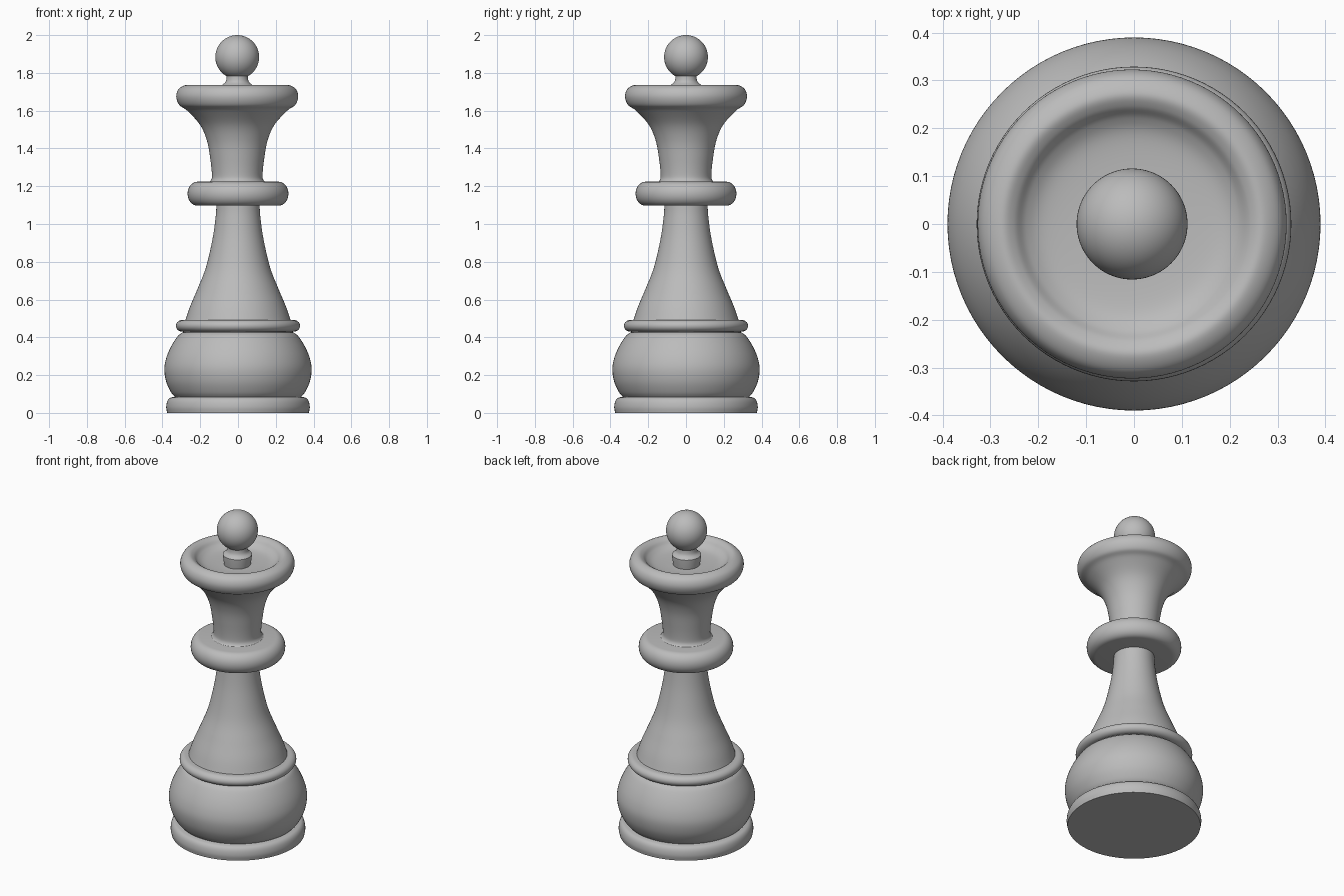
import bpy, bmesh, math
from mathutils import Vector

if "Cube" in bpy.data.objects:
    bpy.data.objects.remove(bpy.data.objects["Cube"], do_unlink=True)

GREY = (0.5, 0.5, 0.5, 1.0)
mat = bpy.data.materials.new("plain grey")
mat.use_nodes = True
mat.diffuse_color = GREY
mat.node_tree.nodes["Principled BSDF"].inputs["Base Color"].default_value = GREY


def smooth_path(points, steps=6):
    """Catmull-Rom curve through (radius, height) points."""
    p = [Vector(q) for q in points]
    p = [2 * p[0] - p[1]] + p + [2 * p[-1] - p[-2]]
    path = []
    for a, b, c, d in zip(p, p[1:], p[2:], p[3:]):
        for i in range(steps):
            t = i / steps
            path.append(0.5 * (2 * b + (c - a) * t + (2 * a - 5 * b + 4 * c - d) * t ** 2
                               + (3 * b - a - 3 * c + d) * t ** 3))
    return path + [p[-2]]


def rounded_edge(radius, low, high, depth, steps=14):
    """Bulging half-ellipse from the low height to the high height."""
    mid, half = (low + high) / 2, (high - low) / 2
    angles = [math.pi * (i / steps - 0.5) for i in range(steps + 1)]
    return [Vector((radius - depth + depth * math.cos(a), mid + half * math.sin(a))) for a in angles]


def lathe(name, path, shift=0.0, segments=96):
    """Turn a bottom-to-top profile round the z axis, closing it at the axis."""
    path = [Vector((0, path[0][1]))] + list(path) + [Vector((0, path[-1][1]))]
    bm = bmesh.new()
    verts = [bm.verts.new((r, 0, z)) for r, z in path]
    edges = [bm.edges.new(pair) for pair in zip(verts, verts[1:])]
    bmesh.ops.spin(bm, geom=verts + edges, axis=(0, 0, 1), cent=(0, 0, 0),
                   angle=math.tau, steps=segments)
    bmesh.ops.remove_doubles(bm, verts=bm.verts, dist=0.0002)
    bmesh.ops.recalc_face_normals(bm, faces=bm.faces)
    mesh = bpy.data.meshes.new(name)
    bm.to_mesh(mesh)
    bm.free()
    mesh.materials.append(mat)
    obj = bpy.data.objects.new(name, mesh)
    obj.location.x = shift
    bpy.context.collection.objects.link(obj)
    bpy.ops.object.select_all(action="DESELECT")
    obj.select_set(True)
    bpy.context.view_layer.objects.active = obj
    bpy.ops.object.shade_smooth_by_angle(angle=math.radians(40))
    return obj


# Foot and bulging base
lathe("foot_ring", smooth_path([(0.375, 0), (0.38, 0.03), (0.375, 0.06), (0.362, 0.078), (0.34, 0.085)]))
lathe("base_bulge", smooth_path([(0.33, 0.08), (0.355, 0.11), (0.38, 0.165), (0.39, 0.23),
                                 (0.38, 0.29), (0.355, 0.35), (0.32, 0.405), (0.295, 0.425)]))
lathe("base_ring", rounded_edge(0.329, 0.43, 0.492, 0.035))
lathe("base_ring_seat", [(0.29, 0.41), (0.29, 0.45)])

# Flared stem
lathe("stem", smooth_path([(0.282, 0.48), (0.255, 0.56), (0.215, 0.655), (0.17, 0.77),
                           (0.135, 0.92), (0.118, 1.04), (0.114, 1.11)]))

# Middle collar
lathe("collar", rounded_edge(0.267, 1.097, 1.224, 0.052))

# Flaring crown with a rolled rim and a dished top
lathe("crown", smooth_path([(0.155, 1.218), (0.139, 1.232), (0.134, 1.26), (0.142, 1.34), (0.16, 1.44),
                            (0.197, 1.525), (0.265, 1.6), (0.307, 1.63), (0.323, 1.675),
                            (0.31, 1.715), (0.275, 1.735), (0.247, 1.725), (0.222, 1.7),
                            (0.185, 1.682), (0.12, 1.675), (0.05, 1.675)]), shift=-0.004)

# Finial
lathe("finial_neck", [(0.075, 1.67), (0.082, 1.725)]
      + smooth_path([(0.082, 1.735), (0.064, 1.75), (0.057, 1.768), (0.055, 1.8)]), shift=-0.004)
lathe("finial_ball", rounded_edge(0.116, 1.768, 2.0, 0.116, steps=32), shift=-0.004)
